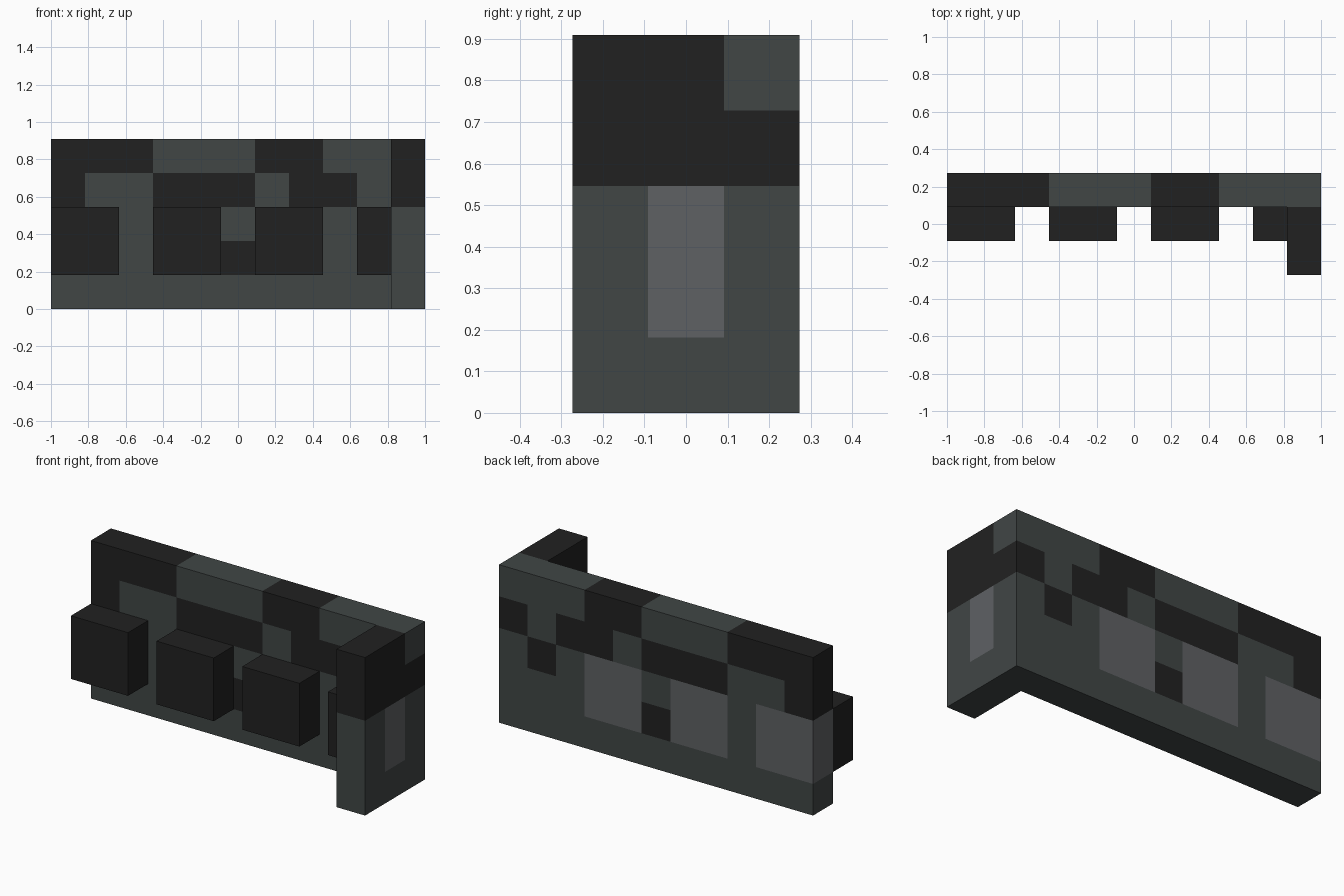
import bpy, bmesh
from mathutils import Vector

cube = bpy.data.objects.get("Cube")
if cube:
    bpy.data.objects.remove(cube, do_unlink=True)

CELL = 2 / 11                                   # edge of one block
ORIGIN = Vector((-1, -1.5 * CELL, 0))


def material(name, rgb):
    m = bpy.data.materials.new(name)
    m.use_nodes = True
    m.diffuse_color = (*rgb, 1)
    m.node_tree.nodes["Principled BSDF"].inputs["Base Color"].default_value = (*rgb, 1)
    return m


MATS = {
    "s": material("slate", (0.052, 0.061, 0.060)),
    "b": material("near_black", (0.0155, 0.0155, 0.0155)),
    "g": material("mid_grey", (0.114, 0.120, 0.127)),
}
KEYS = list(MATS)


def block(name, start, size, colour):
    """Box on the block grid, cut along the grid; colour(x, y, z) gives each cell's key."""
    start, size = Vector(start), Vector(size)
    bm = bmesh.new()
    bmesh.ops.create_cube(bm, size=1)
    for v in bm.verts:
        v.co = Vector((v.co[i] + 0.5) * size[i] + start[i] for i in range(3))
    # cut every grid plane between cells
    for axis in range(3):
        normal = Vector((0, 0, 0))
        normal[axis] = 1
        for k in range(1, int(size[axis])):
            bmesh.ops.bisect_plane(bm, geom=bm.verts[:] + bm.edges[:] + bm.faces[:],
                                   plane_co=normal * (start[axis] + k), plane_no=normal)
    bm.normal_update()
    # colour each face by the cell just behind it
    for f in bm.faces:
        cell = f.calc_center_median() - f.normal * 0.5
        f.material_index = KEYS.index(colour(*(int(c) for c in cell)))
    for v in bm.verts:
        v.co = v.co * CELL + ORIGIN
    mesh = bpy.data.meshes.new(name)
    bm.to_mesh(mesh)
    bm.free()
    for m in MATS.values():
        mesh.materials.append(m)
    obj = bpy.data.objects.new(name, mesh)
    bpy.context.collection.objects.link(obj)
    return obj


# long back wall, colour rows listed from the bottom up
WALL = ["sssssssssss",
        "ggsggbggsss",
        "ggsggsggsbs",
        "bssbbbsbbsb",
        "bbbsssbbsss"]
block("back_wall", (0, 2, 0), (11, 1, 5), lambda x, y, z: WALL[z][x])

# return wall at the left end, front and middle columns from the bottom up
RETURN = ["sssbb", "sggbb"]
block("side_wall", (10, 0, 0), (1, 2, 5), lambda x, y, z: RETURN[y][z])

# dark blocks projecting from the front of the wall
for i, (x, width) in enumerate([(0, 2), (3, 2), (6, 2), (9, 1)]):
    block(f"front_block_{i + 1}", (x, 1, 1), (width, 1, 2), lambda x, y, z: "b")
